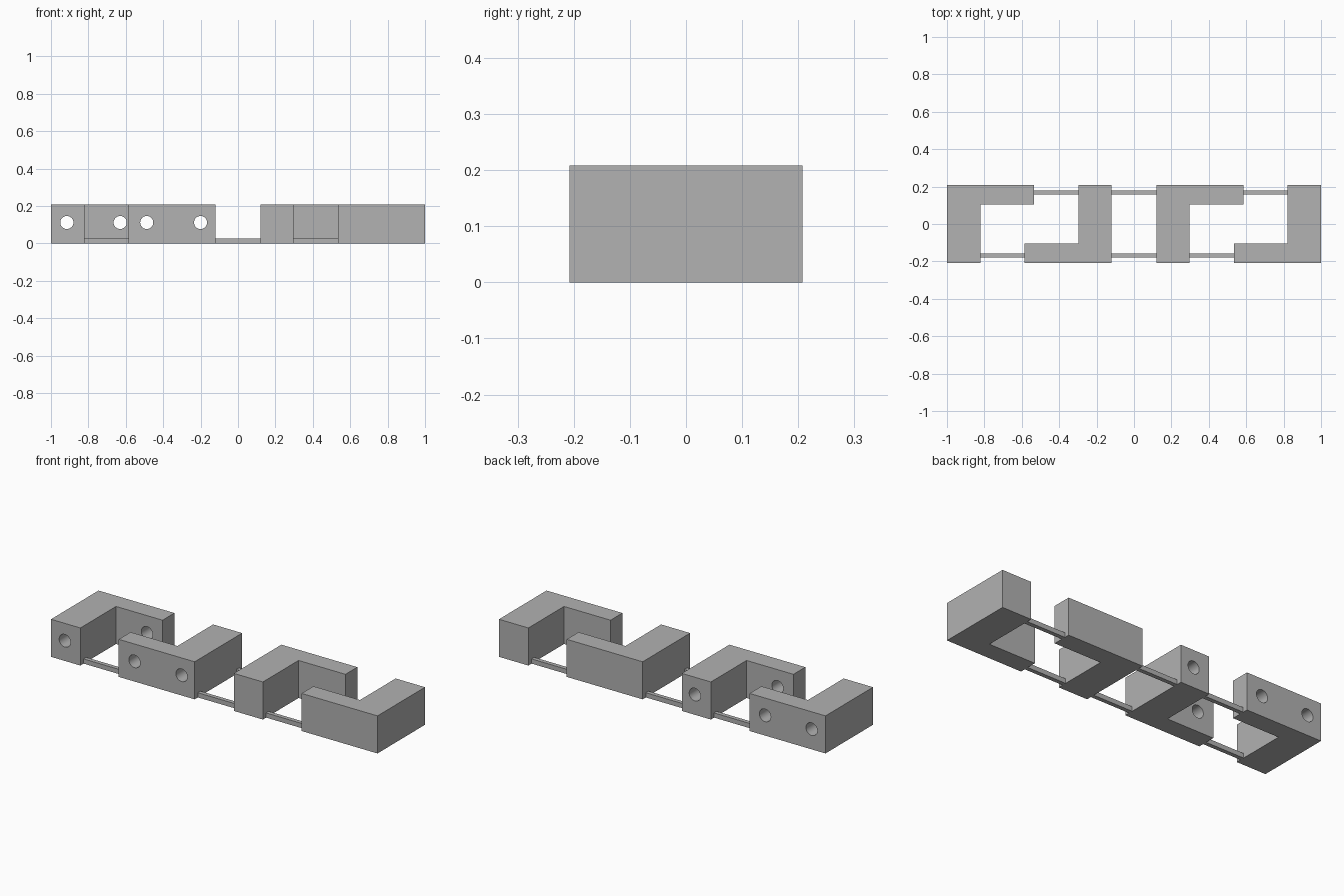
import bpy, bmesh
from math import pi, radians
from mathutils import Matrix

cube = bpy.data.objects.get("Cube")
if cube:
    bpy.data.objects.remove(cube, do_unlink=True)

HALF_Y, HEIGHT = 0.208, 0.208
ARM_Y = 0.104                    # inner face of each bracket arm
HOLE_R, HOLE_Z = 0.035, 0.112
TURN = Matrix.Rotation(pi, 4, 'Z')

grey = bpy.data.materials.new("plain grey")
grey.use_nodes = True
GREY = (0.445, 0.445, 0.445, 1)
grey.diffuse_color = GREY
grey.node_tree.nodes["Principled BSDF"].inputs["Base Color"].default_value = GREY


def add_object(name, bm):
    bmesh.ops.recalc_face_normals(bm, faces=bm.faces)
    mesh = bpy.data.meshes.new(name)
    bm.to_mesh(mesh)
    bm.free()
    mesh.materials.append(grey)
    obj = bpy.data.objects.new(name, mesh)
    bpy.context.collection.objects.link(obj)
    return obj


def prism(name, outline, height, turned):
    """Extrude a plan outline upwards, optionally turned half way round."""
    bm = bmesh.new()
    face = bm.faces.new([bm.verts.new((x, y, 0)) for x, y in outline])
    top = bmesh.ops.extrude_face_region(bm, geom=[face])["geom"]
    verts = [v for v in top if isinstance(v, bmesh.types.BMVert)]
    bmesh.ops.translate(bm, vec=(0, 0, height), verts=verts)
    if turned:
        bm.transform(TURN)
    return add_object(name, bm)


def drill(obj, hole_xs, turned):
    """Cut round holes straight through from front to back."""
    bm = bmesh.new()
    for x in hole_xs:
        place = Matrix.Translation((x, 0, HOLE_Z)) @ Matrix.Rotation(pi / 2, 4, 'X')
        bmesh.ops.create_cone(bm, cap_ends=True, segments=32, radius1=HOLE_R,
                              radius2=HOLE_R, depth=1, matrix=place)
    if turned:
        bm.transform(TURN)
    cutter = add_object("hole_cutter", bm)
    cutter.hide_render = True
    mod = obj.modifiers.new("holes", 'BOOLEAN')
    mod.operation, mod.solver, mod.object = 'DIFFERENCE', 'EXACT', cutter
    bpy.ops.object.select_all(action='DESELECT')
    obj.select_set(True)
    bpy.context.view_layer.objects.active = obj
    bpy.ops.object.modifier_apply(modifier=mod.name)
    bpy.data.objects.remove(cutter, do_unlink=True)
    bpy.ops.object.shade_smooth_by_angle(angle=radians(30))


def bracket(name, outer, inner, tip, side, hole_xs, turned):
    """L-shaped block: a full-depth body and an arm on the given side."""
    edge, arm = side * HALF_Y, side * ARM_Y
    outline = [(outer, edge), (outer, -edge), (inner, -edge),
               (inner, arm), (tip, arm), (tip, edge)]
    drill(prism(name, outline, HEIGHT, turned), hole_xs, turned)


def strip(name, x0, x1, side, turned):
    """Thin tie joining neighbouring brackets at floor level."""
    y0, y1 = side * 0.157, side * 0.18
    prism(name, [(x0, y0), (x1, y0), (x1, y1), (x0, y1)], 0.026, turned)


# Each half is the other turned half way round the vertical axis
for half, turned in (("right", False), ("left", True)):
    bracket(half + "_end_bracket", -1, -0.82, -0.535, 1, (-0.915, -0.63), turned)
    bracket(half + "_middle_bracket", -0.12, -0.298, -0.585, -1, (-0.2, -0.488), turned)
    strip(half + "_outer_strip", -0.82, -0.585, -1, turned)
    strip(half + "_inner_strip", -0.535, -0.298, 1, turned)
    strip(half + "_centre_strip", -0.12, 0.12, -1, turned)
